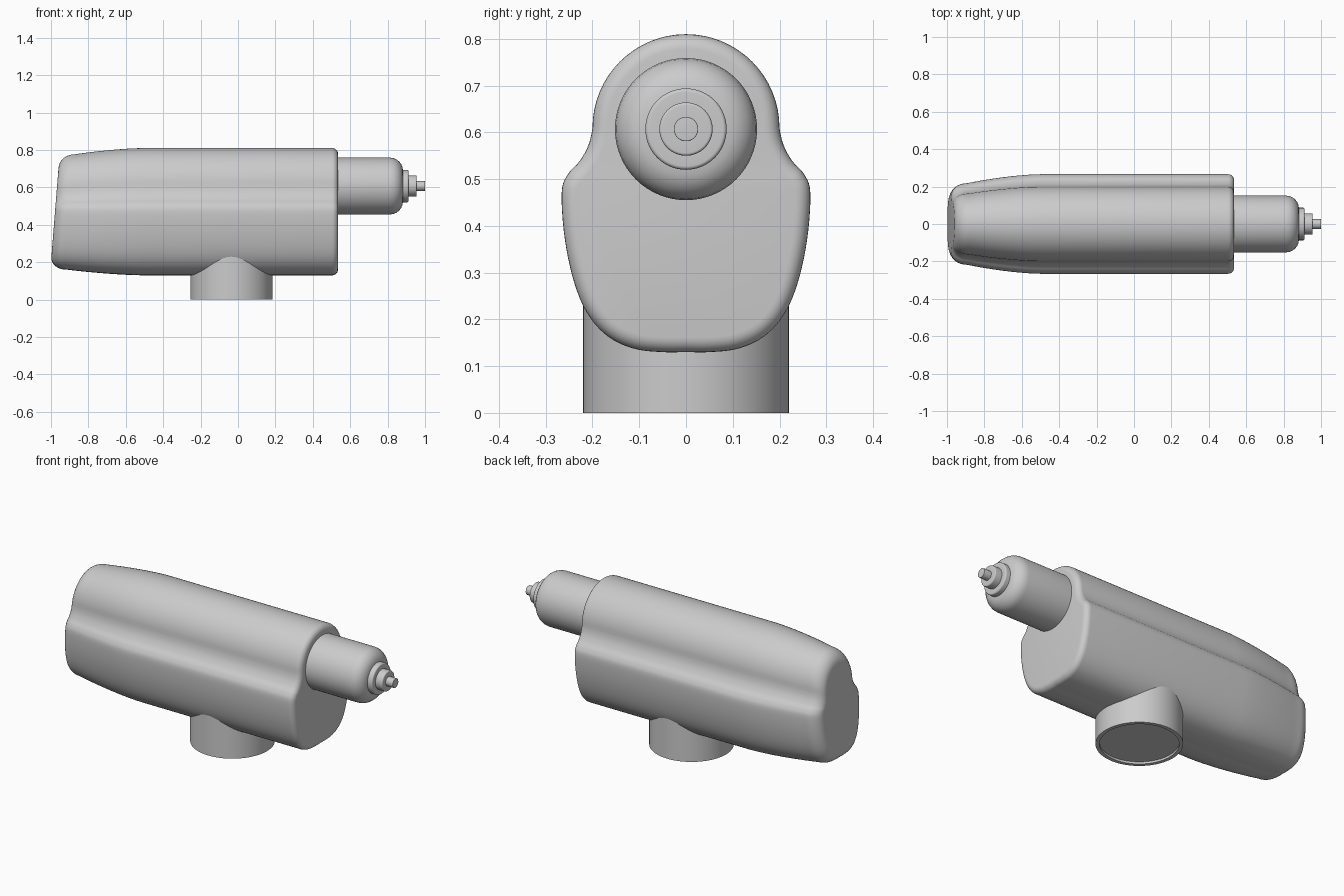
import bpy, bmesh, math
from mathutils import Vector

cube = bpy.data.objects.get("Cube")
if cube:
    bpy.data.objects.remove(cube, do_unlink=True)

grey = bpy.data.materials.new("light_grey")
grey.use_nodes = True
GREY = (0.6, 0.6, 0.6, 1)
grey.diffuse_color = GREY
grey.node_tree.nodes["Principled BSDF"].inputs["Base Color"].default_value = GREY


def loft(name, rings):
    """Skin closed rings of points and cap both ends."""
    bm = bmesh.new()
    loops = [[bm.verts.new(p) for p in ring] for ring in rings]
    n = len(loops[0])
    for a, b in zip(loops, loops[1:]):
        for i in range(n):
            j = (i + 1) % n
            bm.faces.new((a[i], a[j], b[j], b[i]))
    bm.faces.new(loops[0])
    bm.faces.new(loops[-1])
    bmesh.ops.recalc_face_normals(bm, faces=bm.faces[:])
    mesh = bpy.data.meshes.new(name)
    bm.to_mesh(mesh)
    bm.free()
    mesh.materials.append(grey)
    obj = bpy.data.objects.new(name, mesh)
    bpy.context.collection.objects.link(obj)
    bpy.ops.object.select_all(action='DESELECT')
    obj.select_set(True)
    bpy.context.view_layer.objects.active = obj
    bpy.ops.object.shade_smooth_by_angle(angle=math.radians(35))
    return obj


def lathe(name, profile, place, n=64):
    """Revolve (radius, height) pairs; place maps local coordinates to the model."""
    angles = [2 * math.pi * i / n for i in range(n)]
    return loft(name, [[place(r * math.cos(a), r * math.sin(a), h) for a in angles]
                       for r, h in profile])


def catmull(pts, steps=5):
    out = []
    for i in range(1, len(pts) - 2):
        p0, p1, p2, p3 = pts[i - 1:i + 3]
        for k in range(steps):
            t = k / steps
            out.append(0.5 * (2 * p1 + (p2 - p0) * t + (2 * p0 - 5 * p1 + 4 * p2 - p3) * t * t
                              + (3 * p1 - p0 - 3 * p2 + p3) * t ** 3))
    return out


# Body cross-section: round crown, wide shoulders, bowl-shaped belly
MID = 0.46
crown = [Vector((0.2 * math.sin(a), 0.61 + 0.2 * math.cos(a)))
         for a in (math.pi / 2 * i / 16 for i in range(16))]
side = [Vector(p) for p in ((0.198, 0.65), (0.2, 0.61), (0.209, 0.572), (0.228, 0.538),
                            (0.253, 0.51), (0.266, 0.47), (0.259, 0.37), (0.238, 0.275),
                            (0.208, 0.208), (0.165, 0.162), (0.11, 0.137), (0.05, 0.13),
                            (0, 0.13), (-0.05, 0.13))]
half = crown + catmull(side)
section = half + [Vector((0, 0.13))] + [Vector((-p.x, p.y)) for p in reversed(half[1:])]


def body_ring(x, sy=1, sz=1, inset=0, slant=0):
    ring = []
    for i, p in enumerate(section):
        tangent = section[(i + 1) % len(section)] - section[i - 1]
        normal = Vector((-tangent.y, tangent.x)).normalized()
        q = p - normal * inset
        z = MID + (q.y - MID) * sz
        ring.append((x + slant * 0.08 * (z - 0.2), q.x * sy, z))
    return ring


# Body stations: rounded rear, curved taper, straight barrel, rounded front
rings = []
for k in range(9):
    a = math.pi / 2 * k / 8
    s = 1 - math.cos(a)
    c = 1 - math.sin(a)
    rings.append(body_ring(-1.0 + 0.08 * s, 0.815 - 0.26 * c, 0.905 - 0.2 * c, 0, 1))
for k in range(1, 11):
    t = 1 - k / 10
    rings.append(body_ring(-0.5 - 0.42 * t, 1 - 0.185 * t ** 1.6, 1 - 0.095 * t ** 1.6, 0, t))
R = 0.032
for k in range(7):
    a = math.pi / 2 * k / 6
    rings.append(body_ring(0.535 - R + R * math.sin(a), 1, 1, -R * (1 - math.cos(a))))
# the section runs clockwise, so its left-hand normal points outwards
for k in range(7):
    a = math.pi / 2 * k / 6
    rings[-7 + k] = body_ring(0.535 - R + R * math.sin(a), inset=R * (1 - math.cos(a)))
loft("body", rings)


# Stepped nose: each step is (radius, front x, edge rounding)
profile = [(0.152, 0.5)]
for r, x, e in ((0.152, 0.882, 0.07), (0.087, 0.912, 0.008),
                (0.057, 0.955, 0.006), (0.026, 1.0, 0.002)):
    if r < 0.15:
        profile.append((r, profile[-1][1]))
    for k in range(7):
        a = math.pi / 2 * k / 6
        profile.append((r - e + e * math.cos(a), x - e + e * math.sin(a)))
lathe("nose", profile, lambda u, v, h: (h, u, 0.607 + v))

# Mounting post with a shallow recess underneath
post = [(0.19, 0.012), (0.2, 0.012), (0.2, 0.0), (0.22, 0.0), (0.22, 0.27)]
lathe("mounting_post", post, lambda u, v, h: (u - 0.035, v, h))
